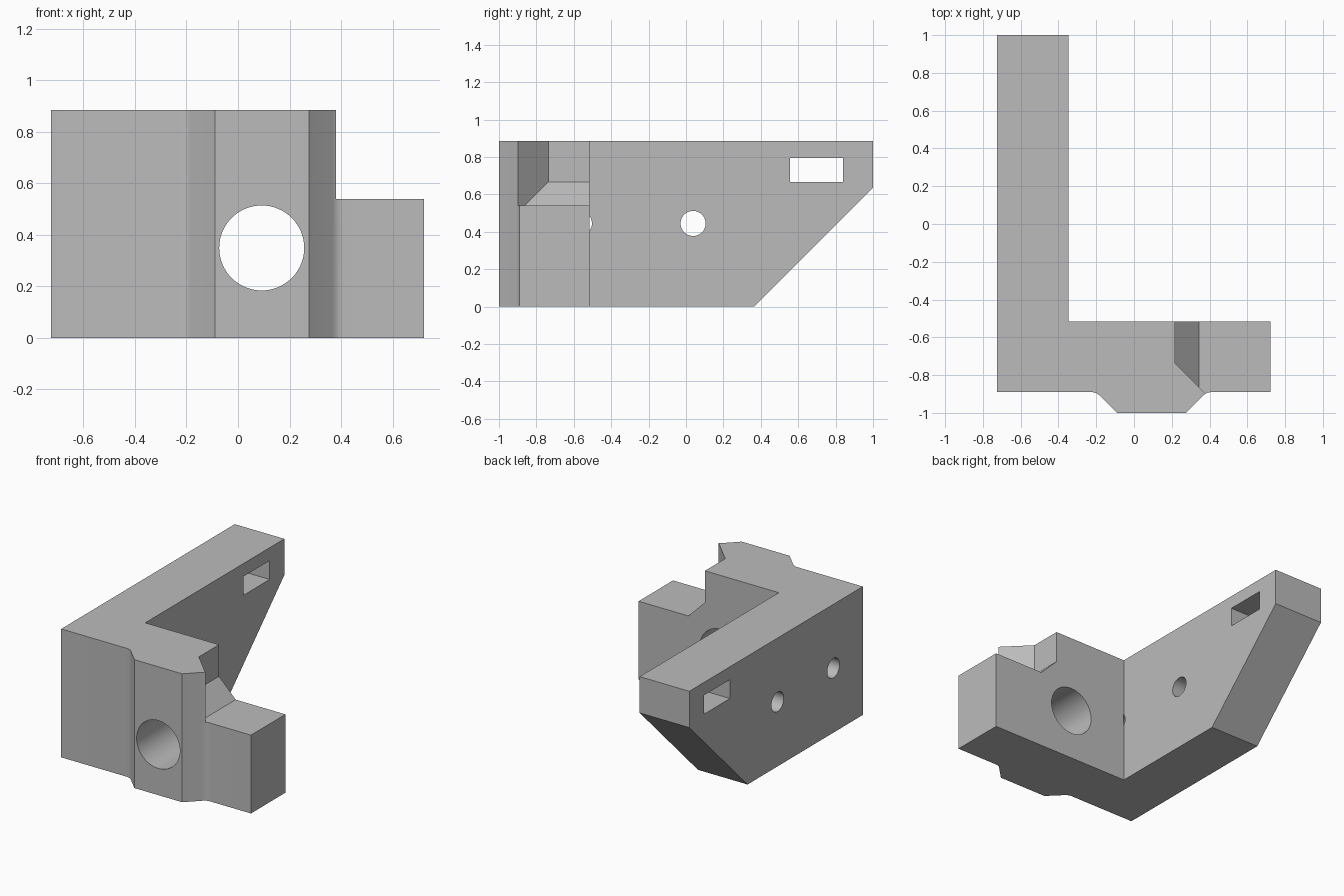
import bpy, bmesh, math
from mathutils import Vector

if "Cube" in bpy.data.objects:
    bpy.data.objects.remove(bpy.data.objects["Cube"], do_unlink=True)

grey = bpy.data.materials.new("light grey plastic")
grey.use_nodes = True
colour = (0.5, 0.5, 0.5, 1)
grey.diffuse_color = colour
grey.node_tree.nodes["Principled BSDF"].inputs["Base Color"].default_value = colour

# Outline plane for each extrusion axis
PLACE = {
    "x": lambda a, b, h: (h, a, b),
    "y": lambda a, b, h: (a, h, b),
    "z": lambda a, b, h: (a, b, h),
}


def prism(name, outline, axis, lo, hi):
    """Extrude a 2D outline along an axis."""
    bm = bmesh.new()
    face = bm.faces.new([bm.verts.new(PLACE[axis](a, b, lo)) for a, b in outline])
    moved = bmesh.ops.extrude_face_region(bm, geom=[face])["geom"]
    shift = Vector(PLACE[axis](0, 0, hi - lo))
    bmesh.ops.translate(bm, vec=shift, verts=[g for g in moved if isinstance(g, bmesh.types.BMVert)])
    bmesh.ops.recalc_face_normals(bm, faces=bm.faces)
    mesh = bpy.data.meshes.new(name)
    bm.to_mesh(mesh)
    bm.free()
    mesh.materials.append(grey)
    obj = bpy.data.objects.new(name, mesh)
    bpy.context.collection.objects.link(obj)
    return obj


def circle(a, b, r, n=64):
    return [(a + r * math.cos(math.tau * i / n), b + r * math.sin(math.tau * i / n)) for i in range(n)]


def combine(target, tool, operation="DIFFERENCE"):
    """Apply a boolean and discard the tool."""
    tool.hide_render = True
    mod = target.modifiers.new("cut", "BOOLEAN")
    mod.operation, mod.solver, mod.object = operation, "EXACT", tool
    bpy.context.view_layer.objects.active = target
    bpy.ops.object.modifier_apply(modifier=mod.name)
    bpy.data.objects.remove(tool, do_unlink=True)


def fillet(corner, before, after, size=0.025, steps=4):
    """Round an outline corner between two directions."""
    c = Vector(corner)
    p = c + Vector(before).normalized() * size
    q = c + Vector(after).normalized() * size
    ts = [i / steps for i in range(steps + 1)]
    return [tuple(p * (1 - t) ** 2 + c * 2 * t * (1 - t) + q * t * t) for t in ts]


LEFT, INNER, RIGHT = -0.725, -0.347, 0.722
FRONT, BACK, TOP = -0.89, -0.515, 0.885

# L-shaped body with the raised front rib
outline = [(LEFT, FRONT)]
outline += fillet((-0.2, FRONT), (-1, 0), (1, -1))
outline += [(-0.09, -1), (0.275, -1)]
outline += fillet((0.385, FRONT), (-1, -1), (1, 0))
outline += [(RIGHT, FRONT), (RIGHT, BACK), (INNER, BACK), (INNER, 1), (LEFT, 1)]
bracket = prism("angle_bracket", outline, "z", 0, TOP)

# Stepped notch, bounded in front by a diagonal wall
notch = prism("notch_cutter", [(0.216, 1.1), (0.216, 0.667), (0.343, 0.54), (0.9, 0.54), (0.9, 1.1)],
              "y", -1.2, -0.4)
plan = prism("notch_plan", [(0.1, -0.3), (0.1, -0.619), (0.38, -0.899), (0.8, -1.1), (0.8, -0.3)],
             "z", 0.3, 1.3)
combine(notch, plan, "INTERSECT")
combine(bracket, notch)

# Sloped underside of the arm
combine(bracket, prism("slope_cutter", [(0.265, -0.1), (1.1, -0.1), (1.1, 0.735)], "x", -0.9, -0.2))

# Large front bore, two arm holes and the slot
combine(bracket, prism("bore_cutter", circle(0.092, 0.349, 0.165), "y", -1.1, -0.4))
combine(bracket, prism("hole_cutter", circle(0.038, 0.445, 0.067), "x", -0.9, -0.2))
combine(bracket, prism("corner_hole_cutter", circle(-0.57, 0.445, 0.067), "x", -0.9, INNER + 0.001))
combine(bracket, prism("slot_cutter", [(0.557, 0.666), (0.84, 0.666), (0.84, 0.796), (0.557, 0.796)],
                       "x", -0.9, -0.2))

bpy.ops.object.select_all(action="DESELECT")
bracket.select_set(True)
bpy.context.view_layer.objects.active = bracket
bpy.ops.object.shade_smooth_by_angle(angle=math.radians(30))
